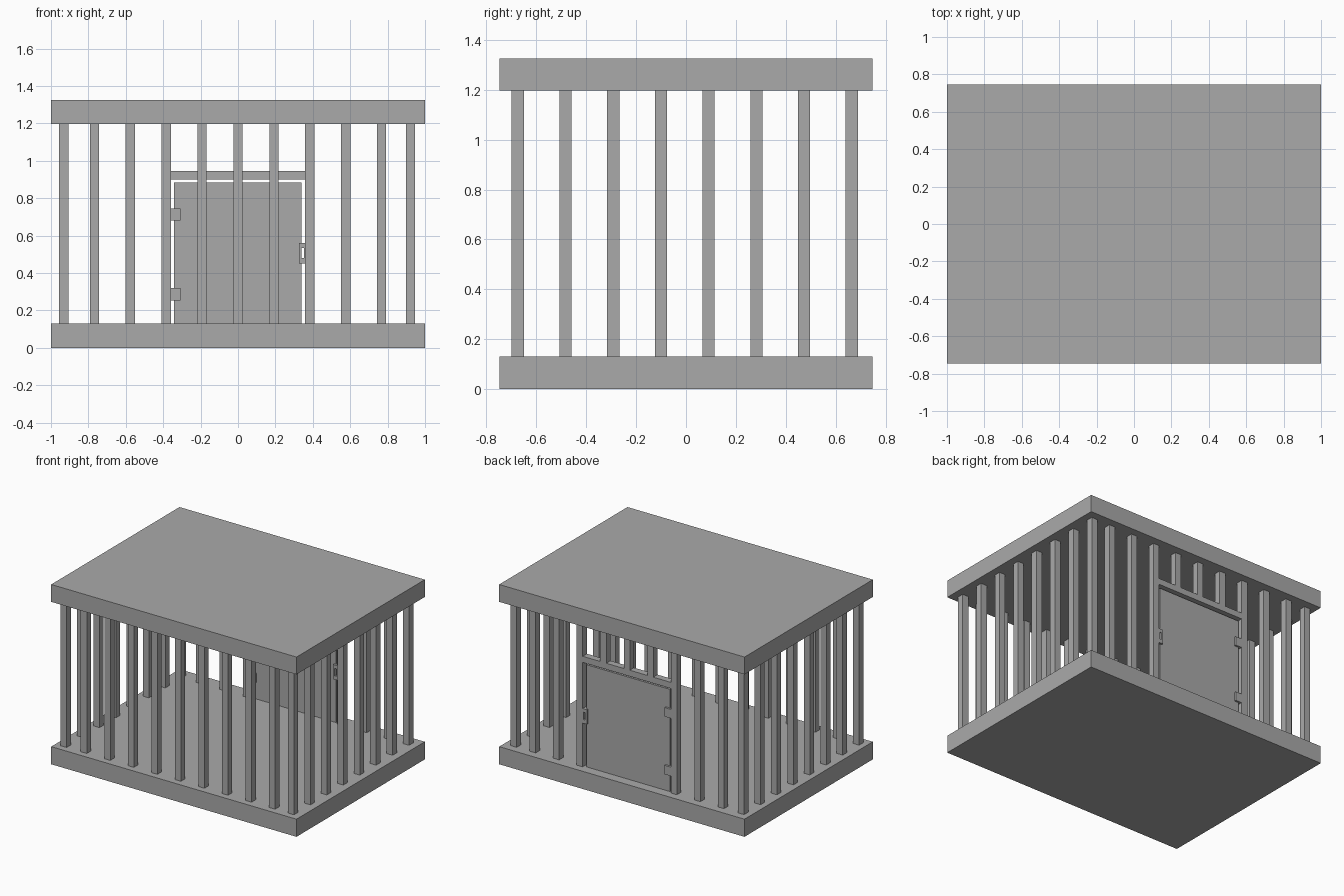
import bpy

cube = bpy.data.objects.get("Cube")
if cube:
    bpy.data.objects.remove(cube, do_unlink=True)

# One plain grey for the whole cage
grey = bpy.data.materials.new("plain_grey")
grey.use_nodes = True
colour = (0.4, 0.4, 0.4, 1)
grey.diffuse_color = colour
grey.node_tree.nodes["Principled BSDF"].inputs["Base Color"].default_value = colour


def box(name, x, y, z):
    """Add a box spanning the (low, high) range on each axis."""
    spans = (x, y, z)
    bpy.ops.mesh.primitive_cube_add(size=1, location=[(a + b) / 2 for a, b in spans])
    obj = bpy.context.object
    obj.name = name
    obj.scale = [b - a for a, b in spans]
    bpy.ops.object.transform_apply(location=False, rotation=False, scale=True)
    obj.data.materials.append(grey)
    return obj


HALF_X, HALF_Y = 1.0, 0.747
FLOOR, CEILING, TOP = 0.13, 1.197, 1.325
BAR = 0.0245                      # half the bar width
FRONT, BACK = -0.675, 0.665       # bar rows
RIGHT, LEFT = -0.932, 0.922
LINTEL = (0.9, 0.945)


def bar(name, x, y, bottom=FLOOR):
    box(name, (x - BAR, x + BAR), (y - BAR, y + BAR), (bottom, CEILING))


# Floor and roof slabs
box("floor_slab", (-HALF_X, HALF_X), (-HALF_Y, HALF_Y), (0, FLOOR))
box("roof_slab", (-HALF_X, HALF_X), (-HALF_Y, HALF_Y), (CEILING, TOP))

# Front and back bars; those above the door are short
for x in [RIGHT] + [i * 0.192 for i in range(-4, 5)] + [LEFT]:
    bar("front_bar", x, FRONT)
    over_door = abs(x) < 0.3
    bar("short_bar" if over_door else "back_bar", x, BACK,
        LINTEL[1] if over_door else FLOOR)

# Side bars between the corners
for i in range(1, 7):
    y = FRONT + i * (BACK - FRONT) / 7
    bar("right_bar", RIGHT, y)
    bar("left_bar", LEFT, y)

# Doorway lintel and door panel
depth = (BACK - BAR, BACK + BAR)
box("door_lintel", (-0.36, 0.36), depth, LINTEL)
box("door_panel", (-0.342, 0.34), (BACK - 0.01, BACK + 0.01), (FLOOR, 0.883))

# Hinges
for z in (0.287, 0.713):
    box("door_hinge", (-0.362, -0.308), depth, (z - 0.033, z + 0.033))

# Handle: a slotted plate made from two rails and two ends
for x in ((0.326, 0.34), (0.354, 0.36)):
    box("handle_rail", x, depth, (0.452, 0.56))
for z in ((0.452, 0.48), (0.535, 0.56)):
    box("handle_end", (0.34, 0.354), depth, z)
